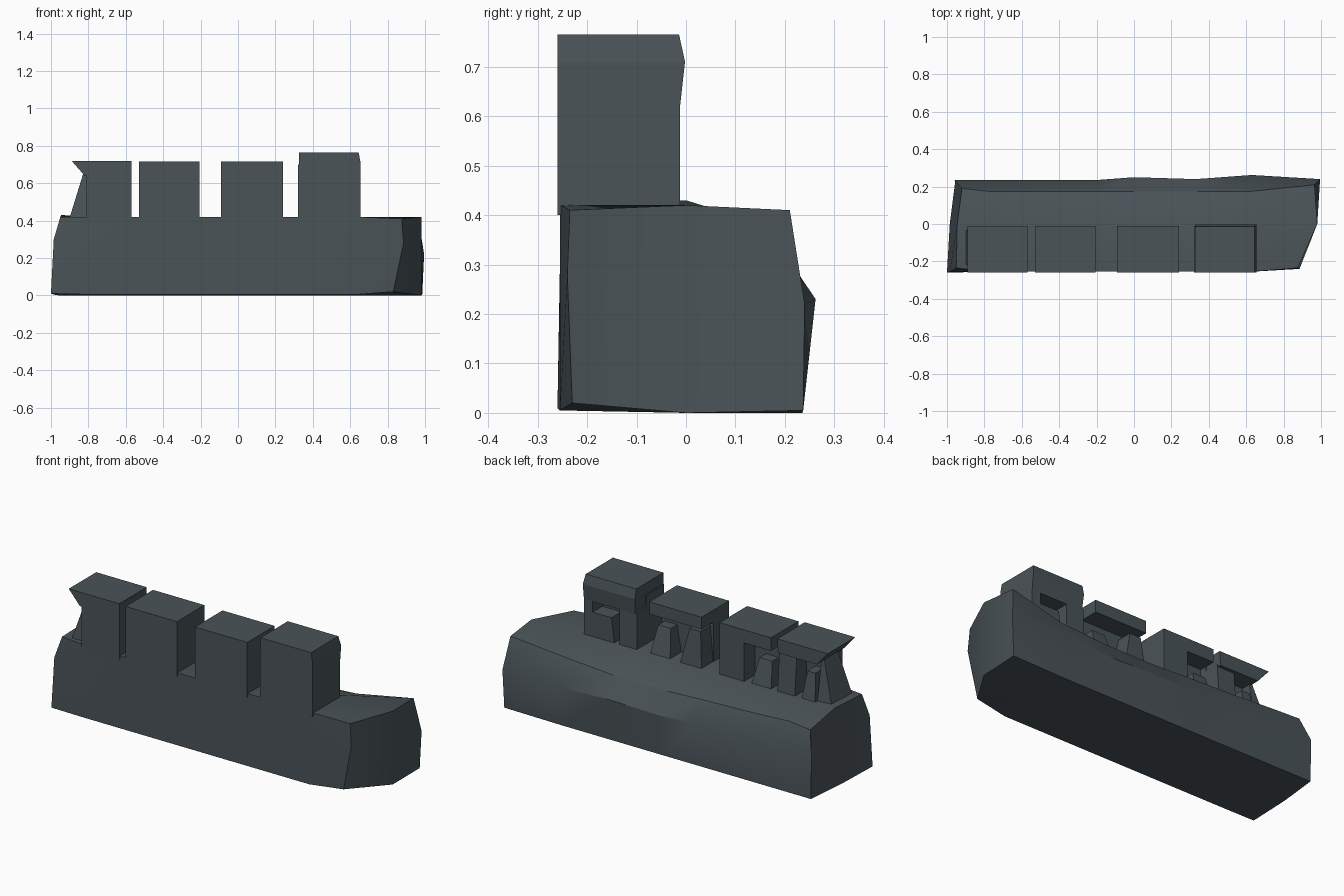
import bpy, bmesh

if "Cube" in bpy.data.objects:
    bpy.data.objects.remove(bpy.data.objects["Cube"])

stone = bpy.data.materials.new("slate stone")
stone.diffuse_color = (0.068, 0.087, 0.097, 1)
stone.use_nodes = True
stone.node_tree.nodes["Principled BSDF"].inputs["Base Color"].default_value = stone.diffuse_color


def finish(name, bm):
    bmesh.ops.recalc_face_normals(bm, faces=bm.faces)
    mesh = bpy.data.meshes.new(name)
    bm.to_mesh(mesh)
    bm.free()
    mesh.materials.append(stone)
    ob = bpy.data.objects.new(name, mesh)
    bpy.context.collection.objects.link(ob)
    return ob


# Wall base: cross-sections joined along x, sagging slightly on the back edge
def ring(x, y_back, z_back):
    return [(x, -.255, .005), (x, -.255, .28), (x, -.255, .42), (x, 0, .42),
            (x, .175, z_back), (x, y_back, .23), (x, .235, 0), (x, 0, 0)]


left_end = [(-1, -.26, .01), (-.985, -.255, .3), (-.95, -.235, .42), (-.945, 0, .43),
            (-.92, .19, .37), (-.96, .235, .24), (-.955, .235, 0), (-.985, 0, .005)]
right_end = [(.83, -.23, .02), (.885, -.24, .28), (.875, -.235, .41), (.98, 0, .42),
             (.965, .21, .41), (.995, .24, .22), (.985, .237, .005), (.98, 0, 0)]
sections = [left_end]
for s in [(-.78, .235, .375), (-.5, .235, .36), (-.2, .235, .35), (0, .25, .34),
          (.33, .24, .34), (.63, .262, .36)]:
    sections.append(ring(*s))
sections.append(right_end)

bm = bmesh.new()
rows = [[bm.verts.new(p) for p in s] for s in sections]
n = len(rows[0])
for a, b in zip(rows, rows[1:]):
    for i in range(n):
        j = (i + 1) % n
        bm.faces.new((a[i], a[j], b[j], b[i]))
for r in (rows[0], rows[-1]):
    bm.faces.new((r[0], r[1], r[2], r[3], r[7]))
    bm.faces.new((r[3], r[4], r[5], r[6], r[7]))
base = finish("wall_base", bm)
bpy.context.view_layer.objects.active = base
base.select_set(True)
bpy.ops.object.shade_smooth_by_angle(angle=0.5)
base.select_set(False)


# Broken block: box whose top rectangle may be shifted by (left, right, front, back)
def block(bm, x0, x1, y0, y1, z0, z1, top=(0, 0, 0, 0)):
    l, r, f, b = top
    lo = [bm.verts.new(p) for p in ((x0, y0, z0), (x1, y0, z0), (x1, y1, z0), (x0, y1, z0))]
    hi = [bm.verts.new(p) for p in ((x0 + l, y0 + f, z1), (x1 + r, y0 + f, z1),
                                    (x1 + r, y1 + b, z1), (x0 + l, y1 + b, z1))]
    bm.faces.new(lo[::-1])
    bm.faces.new(hi)
    for i in range(4):
        j = (i + 1) % 4
        bm.faces.new((lo[i], lo[j], hi[j], hi[i]))


# Merlons: front slab, overhanging cap and worn stones behind
F, B, Z = -.26, -.012, .40
merlons = {
    "merlon_1": [(-.81, -.57, F, -.12, Z, .71),
                 (-.82, -.575, F, B, .64, .72, (-.07, .005, 0, 0)),
                 (-.905, -.81, -.22, -.03, Z, .66, (.08, 0, .03, -.04)),
                 (-.81, -.72, -.13, B, Z, .57, (.02, -.02, 0, -.03)),
                 (-.68, -.57, -.13, B, Z, .65, (0, 0, 0, -.02))],
    "merlon_2": [(-.53, -.205, F, -.11, Z, .715),
                 (-.53, -.205, -.12, B, .64, .715),
                 (-.36, -.205, -.12, B, Z, .65),
                 (-.53, -.40, -.12, B, Z, .56, (.02, -.03, 0, -.04))],
    "merlon_3": [(-.09, .24, F, -.12, Z, .715),
                 (-.09, .24, F, B, .645, .715),
                 (.11, .24, -.13, B, Z, .57, (.03, -.02, 0, -.05)),
                 (-.09, .05, -.13, B, Z, .62, (.02, -.05, 0, -.02))],
    "merlon_4": [(.32, .655, F, -.10, Z, .70),
                 (.33, .655, F, B, .62, .71, (-.005, 0, 0, .01)),
                 (.325, .655, F, -.002, .71, .765, (0, -.01, 0, -.012)),
                 (.32, .43, -.11, B, Z, .63),
                 (.46, .655, -.11, B, Z, .56, (.02, 0, 0, 0)),
                 (.60, .655, -.11, B, Z, .63)],
}
for name, parts in merlons.items():
    bm = bmesh.new()
    for p in parts:
        block(bm, *p)
    finish(name, bm)
